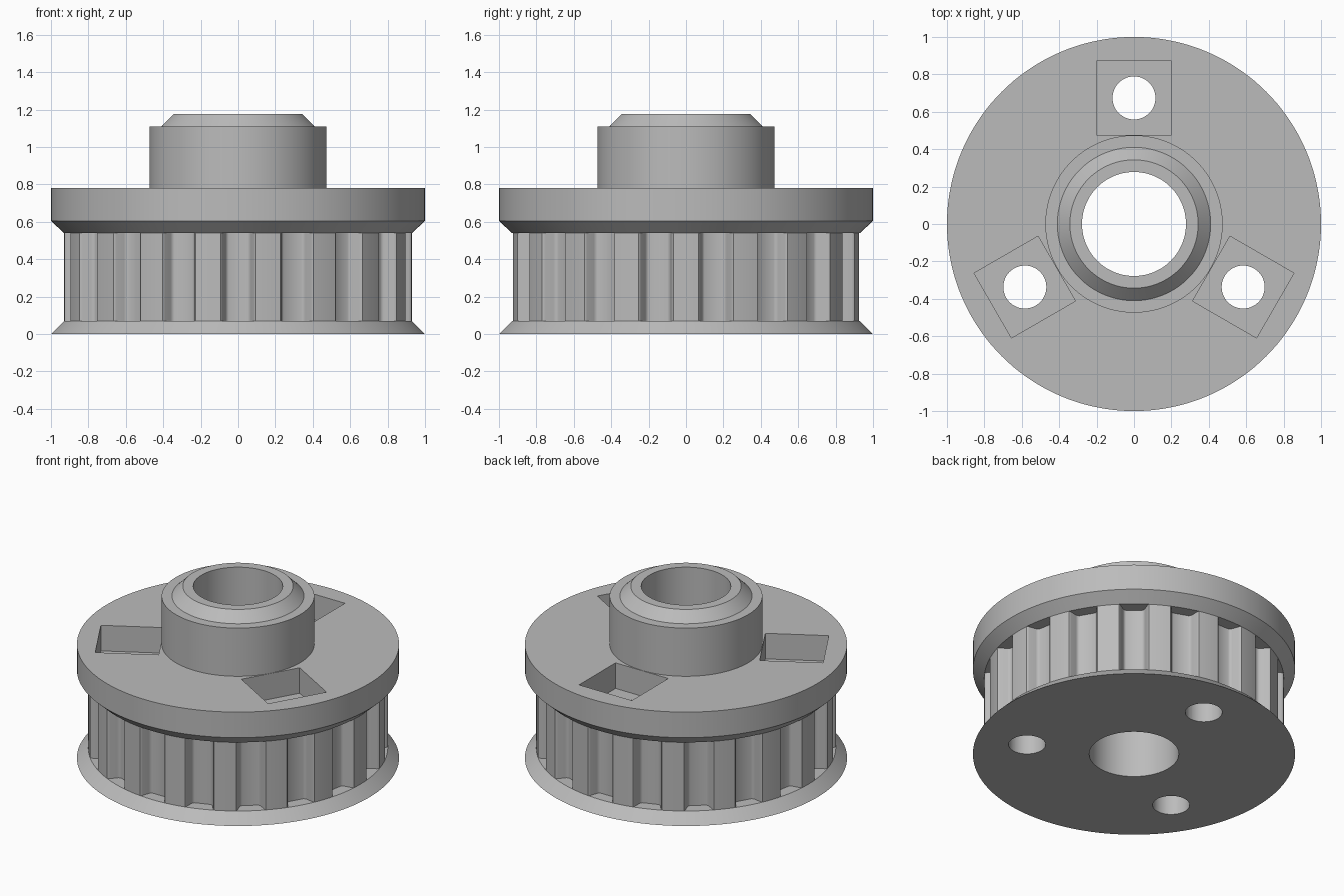
import bpy, bmesh
from math import radians, pi
from mathutils import Matrix, Vector

cube = bpy.data.objects.get("Cube")
if cube:
    bpy.data.objects.remove(cube, do_unlink=True)

SEGMENTS = 144
TEETH = 18
DRUM_R = 0.93
DRUM_BOTTOM, DRUM_TOP = 0.07, 0.54
RIM_TOP = 0.78
BORE_R = 0.278

grey = bpy.data.materials.new("plain grey")
grey.use_nodes = True
grey.diffuse_color = (0.5, 0.5, 0.5, 1)
grey.node_tree.nodes["Principled BSDF"].inputs["Base Color"].default_value = (0.5, 0.5, 0.5, 1)


def finish(bm, name):
    bmesh.ops.recalc_face_normals(bm, faces=bm.faces)
    mesh = bpy.data.meshes.new(name)
    bm.to_mesh(mesh)
    bm.free()
    mesh.materials.append(grey)
    obj = bpy.data.objects.new(name, mesh)
    bpy.context.collection.objects.link(obj)
    return obj


def lathe(name, profile):
    """Spin a closed (radius, height) loop about z."""
    bm = bmesh.new()
    rings = []
    for i in range(SEGMENTS):
        turn = Matrix.Rotation(2 * pi * i / SEGMENTS, 3, 'Z')
        rings.append([bm.verts.new(turn @ Vector((r, 0, z))) for r, z in profile])
    n = len(profile)
    for i, ring in enumerate(rings):
        nxt = rings[(i + 1) % SEGMENTS]
        for j in range(n):
            k = (j + 1) % n
            bm.faces.new((ring[j], nxt[j], nxt[k], ring[k]))
    return finish(bm, name)


def prism(bm, outline, bottom, top, turn):
    """Extrude an (x, y) outline between two heights, turned about z."""
    low = [bm.verts.new(turn @ Vector((x, y, bottom))) for x, y in outline]
    high = [bm.verts.new(turn @ Vector((x, y, top))) for x, y in outline]
    bm.faces.new(low)
    bm.faces.new(high)
    for i in range(len(low)):
        k = (i + 1) % len(low)
        bm.faces.new((low[i], low[k], high[k], high[i]))


def cut(target, cutter):
    """Subtract the cutter, keep the result and remove the cutter."""
    cutter.hide_render = True
    mod = target.modifiers.new("cut", 'BOOLEAN')
    mod.operation = 'DIFFERENCE'
    mod.solver = 'EXACT'
    mod.object = cutter
    graph = bpy.context.evaluated_depsgraph_get()
    mesh = bpy.data.meshes.new_from_object(target.evaluated_get(graph))
    target.modifiers.clear()
    target.data = mesh
    bpy.data.objects.remove(cutter, do_unlink=True)


# Turned body: lower flange, drum, upper rim, hub with chamfered collar, bore
body = lathe("pulley_body", [
    (BORE_R, 0), (1, 0), (DRUM_R, DRUM_BOTTOM), (DRUM_R, DRUM_TOP),
    (1, 0.605), (1, RIM_TOP), (0.474, RIM_TOP), (0.474, 1.11),
    (0.41, 1.11), (0.343, 1.177), (BORE_R, 1.177)])

# Belt grooves: rounded lips, sloping walls and a flat floor (half width, depth)
half = [(0.109, 0), (0.101, 0.001), (0.094, 0.005), (0.088, 0.011), (0.0837, 0.018),
        (0.068, 0.062), (0.064, 0.07), (0.058, 0.076), (0.05, 0.08)]
right = [(0.109, -DRUM_R - 0.03)] + [(w, d - DRUM_R) for w, d in half]
groove = right + [(-x, y) for x, y in reversed(right)]
bm = bmesh.new()
for i in range(TEETH):
    prism(bm, groove, DRUM_BOTTOM, DRUM_TOP, Matrix.Rotation(2 * pi * i / TEETH, 3, 'Z'))
cut(body, finish(bm, "groove_cutter"))

# Three square pockets in the rim
thirds = [Matrix.Rotation(radians(a), 3, 'Z') for a in (0, 120, 240)]
bm = bmesh.new()
for turn in thirds:
    prism(bm, [(-0.2, 0.477), (0.2, 0.477), (0.2, 0.872), (-0.2, 0.872)],
          0.605, RIM_TOP + 0.1, turn)
cut(body, finish(bm, "pocket_cutter"))

# Three bolt holes right through
bm = bmesh.new()
for turn in thirds:
    place = turn.to_4x4() @ Matrix.Translation((0, 0.674, 0.4))
    bmesh.ops.create_cone(bm, cap_ends=True, segments=48, radius1=0.115,
                          radius2=0.115, depth=1.2, matrix=place)
cut(body, finish(bm, "bolt_hole_cutter"))

bpy.ops.object.select_all(action='DESELECT')
body.select_set(True)
bpy.context.view_layer.objects.active = body
bpy.ops.object.shade_smooth_by_angle(angle=radians(30))
